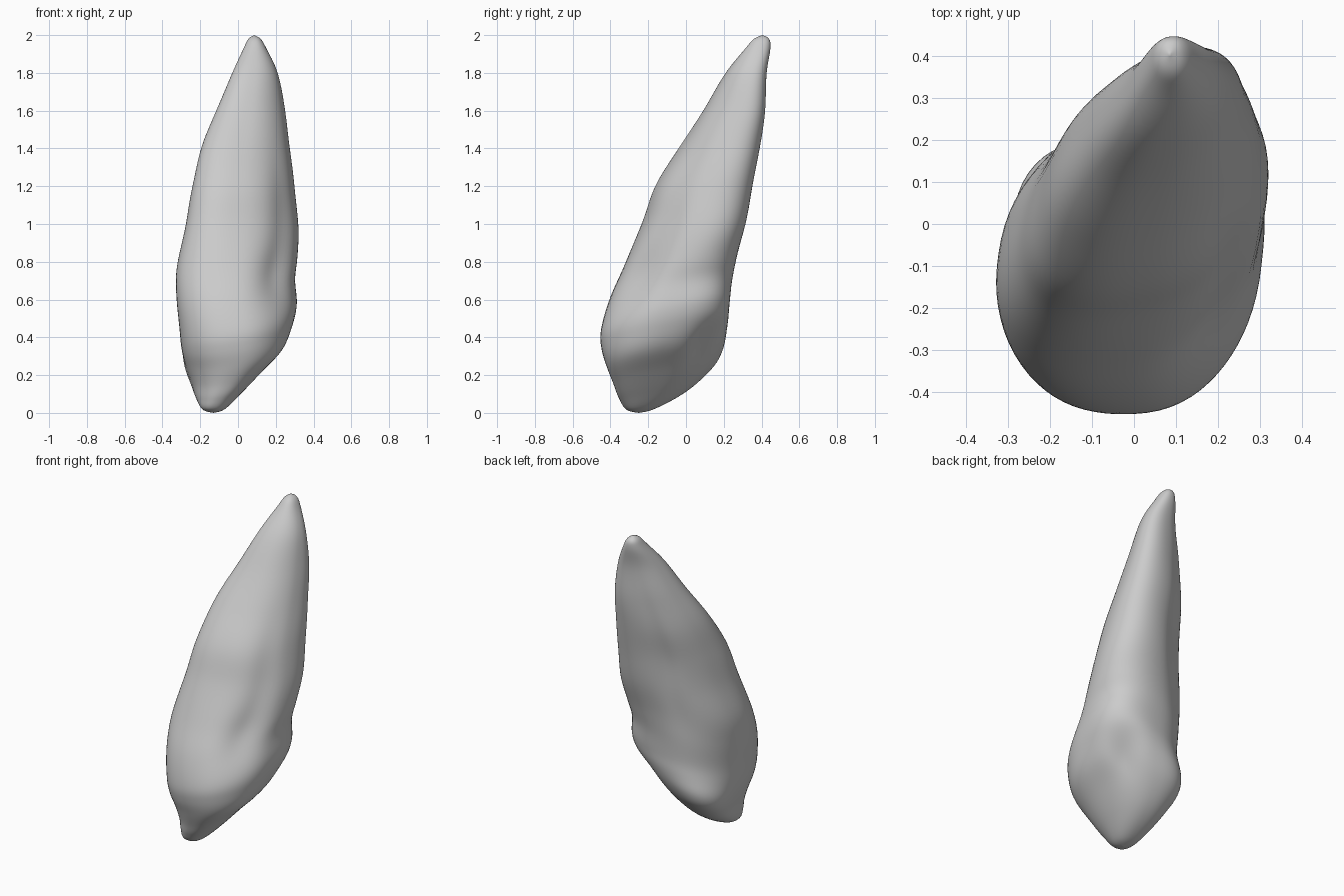
import bpy, bmesh, math
from mathutils import Vector

cube = bpy.data.objects.get("Cube")
if cube:
    bpy.data.objects.remove(cube, do_unlink=True)

SIDES = 72
STEPS = 6
ROUNDNESS = .9    # below one squares the sections slightly

# Sections: height, left edge, right edge, front edge, back edge, diagonal lean, tilt
SECTIONS = [Vector(row) for row in (
    (0, -.13, -.13, -.25, -.25, 0, 0),
    (.02, -.19, -.07, -.32, -.17, 0, 0),
    (.1, -.225, .025, -.355, .01, -.05, .12),
    (.2, -.25, .13, -.385, .13, -.08, .18),
    (.3, -.275, .235, -.42, .185, -.03, .18),
    (.4, -.297, .285, -.445, .215, .07, .18),
    (.5, -.31, .303, -.448, .225, .12, .17),
    (.65, -.325, .298, -.405, .238, .17, .12),
    (.8, -.322, .315, -.33, .265, .25, .06),
    (1, -.275, .32, -.235, .315, .33, 0),
    (1.2, -.24, .3, -.165, .35, .36, 0),
    (1.4, -.195, .275, -.04, .39, .38, 0),
    (1.6, -.115, .25, .09, .418, .38, 0),
    (1.8, -.03, .21, .21, .427, .3, 0),
    (1.93, .03, .15, .315, .447, .1, 0),
    (1.98, .055, .12, .36, .44, 0, 0),
    (2, .085, .085, .405, .405, 0, 0),
)]

# Hollows and swellings: direction in degrees, height, angular spread, vertical spread, depth
HOLLOWS = (
    (50, .29, 16, .09, .16),     # pit on the inner face of the crown
    (45, .52, 26, .22, -.1),     # swelling above the pit
    (135, .27, 32, .14, -.16),   # crown shoulder beside the pit
    (-42, .72, 26, .15, .13),    # neck between crown and root
    (-30, 1, 20, .3, .07),       # groove along one side of the root
    (112, 1.2, 16, .4, .08),     # groove along the other side
    (-75, .45, 22, .2, -.02),    # ridge down the outer face
)


def blend(a, b, c, d, t):
    """Smooth curve from b to c, guided by its neighbours a and d."""
    return (b * 2 + (c - a) * t + (a * 2 - b * 5 + c * 4 - d) * t ** 2
            + (b * 3 - a - c * 3 + d) * t ** 3) / 2


def smooth_sections():
    last = len(SECTIONS) - 1
    for i in range(last):
        group = [SECTIONS[min(max(k, 0), last)] for k in range(i - 1, i + 3)]
        for step in range(STEPS):
            yield blend(*group, step / STEPS)
    yield SECTIONS[last]


def relief(angle, height):
    """Scale of the radius after hollows and gentle surface waves."""
    scale = 1 + .008 * math.sin(3 * angle + 9 * height) * math.sin(7 * height)
    for direction, level, spread, tall, depth in HOLLOWS:
        turn = math.remainder(angle - math.radians(direction), math.tau)
        across = turn / math.radians(spread)
        along = (height - level) / tall
        scale -= depth * math.exp(-across ** 2 - along ** 2)
    return scale


def squared(value):
    return math.copysign(abs(value) ** ROUNDNESS, value)


def ring_points(section):
    height, left, right, front, back, lean, tilt = section
    middle = Vector(((left + right) / 2, (front + back) / 2, height))
    wide, deep = (right - left) / 2, (back - front) / 2
    skew = math.asin(lean)
    for k in range(SIDES):
        t = math.tau * k / SIDES
        offset = Vector((wide * squared(math.cos(t)), deep * squared(math.sin(t + skew)), 0))
        offset *= relief(math.atan2(offset.y, offset.x), height)
        offset.z = tilt * (offset.x + offset.y)
        yield middle + offset


# Loft the tooth between its two rounded ends
bm = bmesh.new()
rings = []
for section in smooth_sections():
    rings.append([bm.verts.new(p) for p in ring_points(section)])
for low, high in zip(rings, rings[1:]):
    for k in range(SIDES):
        n = (k + 1) % SIDES
        bm.faces.new((low[k], low[n], high[n], high[k]))
bmesh.ops.remove_doubles(bm, verts=bm.verts, dist=.0002)
bmesh.ops.smooth_vert(bm, verts=bm.verts, factor=.5, use_axis_x=True, use_axis_y=True)
bmesh.ops.recalc_face_normals(bm, faces=bm.faces)
for face in bm.faces:
    face.smooth = True
mesh = bpy.data.meshes.new("tooth")
bm.to_mesh(mesh)
bm.free()
tooth = bpy.data.objects.new("tooth", mesh)
bpy.context.collection.objects.link(tooth)

# One plain grey surface
grey = bpy.data.materials.new("plain_grey")
grey.use_nodes = True
colour = (.6, .6, .6, 1)
grey.diffuse_color = colour
grey.node_tree.nodes["Principled BSDF"].inputs["Base Color"].default_value = colour
mesh.materials.append(grey)
